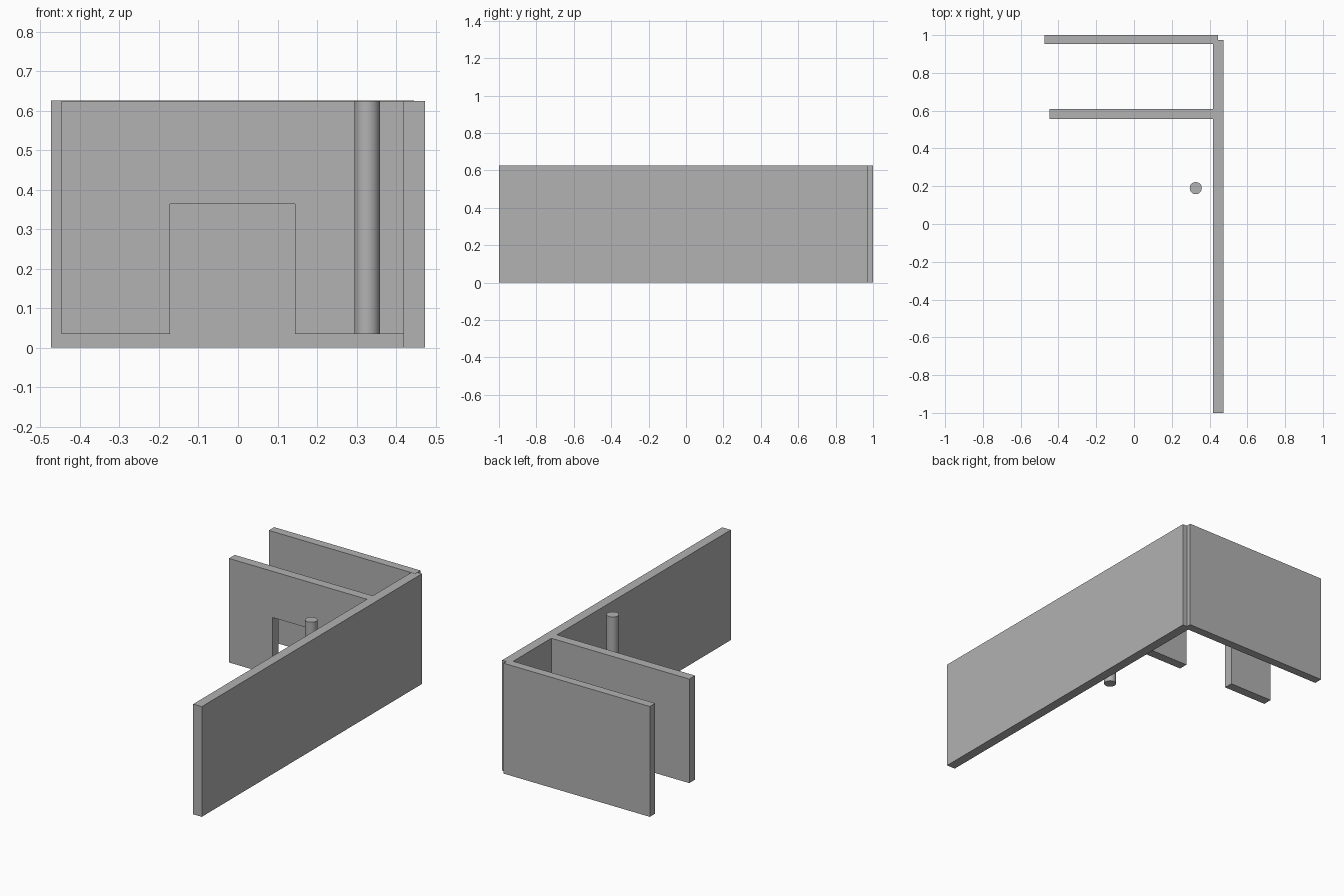
import bpy
import bmesh

if "Cube" in bpy.data.objects:
    bpy.data.objects.remove(bpy.data.objects["Cube"])

# One plain grey for everything
grey = bpy.data.materials.new("wall_grey")
grey.diffuse_color = (0.445, 0.445, 0.445, 1.0)
grey.use_nodes = True
grey.node_tree.nodes["Principled BSDF"].inputs["Base Color"].default_value = grey.diffuse_color


def extrude_profile(name, points, direction):
    """Solid prism from a flat outline swept along a direction."""
    bm = bmesh.new()
    face = bm.faces.new([bm.verts.new(p) for p in points])
    swept = bmesh.ops.extrude_face_region(bm, geom=[face])["geom"]
    bmesh.ops.translate(bm, vec=direction,
                        verts=[v for v in swept if isinstance(v, bmesh.types.BMVert)])
    bmesh.ops.recalc_face_normals(bm, faces=bm.faces)
    mesh = bpy.data.meshes.new(name)
    bm.to_mesh(mesh)
    bm.free()
    mesh.materials.append(grey)
    obj = bpy.data.objects.new(name, mesh)
    bpy.context.collection.objects.link(obj)
    return obj


def wall(name, x0, x1, y0, y1, z0, z1):
    base = [(x0, y0, z0), (x1, y0, z0), (x1, y1, z0), (x0, y1, z0)]
    return extrude_profile(name, base, (0, 0, z1 - z0))


# Outer walls, overlapping at the notched corner
wall("side_wall", 0.419, 0.473, -1.0, 0.973, 0.0, 0.625)
wall("back_wall", -0.473, 0.445, 0.952, 1.0, 0.0, 0.626)

# Inner wall with a door opening, raised by the floor thickness
outline = [(-0.447, 0.035), (-0.172, 0.035), (-0.172, 0.363), (0.144, 0.363),
           (0.144, 0.035), (0.42, 0.035), (0.42, 0.625), (-0.447, 0.625)]
extrude_profile("partition_wall", [(x, 0.557, z) for x, z in outline], (0, 0.052, 0))

# Round column beside the side wall
bpy.ops.mesh.primitive_cylinder_add(vertices=32, radius=0.032, depth=0.59,
                                    location=(0.327, 0.19, 0.33))
column = bpy.context.object
column.name = "column"
column.data.materials.append(grey)
bpy.ops.object.shade_smooth_by_angle()
